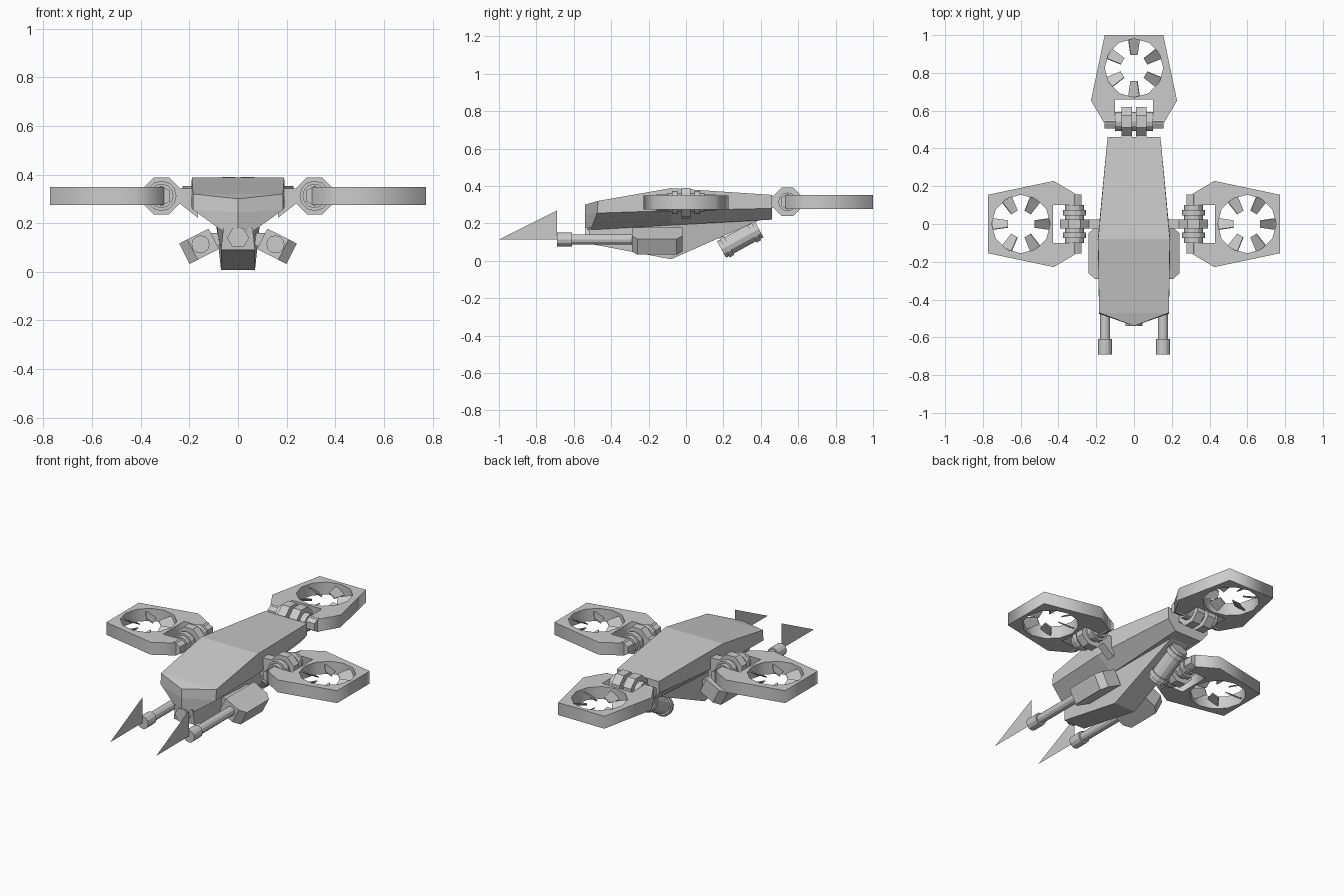
import bpy, bmesh
from math import pi, cos, sin, radians
from mathutils import Matrix, Vector

if "Cube" in bpy.data.objects:
    bpy.data.objects.remove(bpy.data.objects["Cube"])


def finish(name, bm, matrix=None):
    bmesh.ops.remove_doubles(bm, verts=bm.verts, dist=1e-5)
    bmesh.ops.recalc_face_normals(bm, faces=bm.faces)
    if matrix:
        bm.transform(matrix)
    me = bpy.data.meshes.new(name)
    bm.to_mesh(me)
    bm.free()
    ob = bpy.data.objects.new(name, me)
    bpy.context.collection.objects.link(ob)
    return ob


def cylinder(name, a, b, r, sides=12, matrix=None, spin=0):
    a, b = Vector(a), Vector(b)
    d = b - a
    bm = bmesh.new()
    m = Matrix.Translation((a + b) / 2) @ d.to_track_quat('Z', 'Y').to_matrix().to_4x4() @ Matrix.Rotation(spin, 4, 'Z')
    bmesh.ops.create_cone(bm, cap_ends=True, segments=sides, radius1=r, radius2=r, depth=d.length, matrix=m)
    return finish(name, bm, matrix)


def prism(name, pts, depth, matrix):
    """Extrude a 2D outline along local z, centred, then place it."""
    bm = bmesh.new()
    f = bm.faces.new([bm.verts.new((x, y, -depth / 2)) for x, y in pts])
    top = bmesh.ops.extrude_face_region(bm, geom=[f])['geom']
    bmesh.ops.translate(bm, vec=(0, 0, depth), verts=[v for v in top if isinstance(v, bmesh.types.BMVert)])
    return finish(name, bm, matrix)


def loft(name, sections):
    """Each section is the right half (x, y, z) from top to bottom; mirrored."""
    bm = bmesh.new()
    rings = []
    for s in sections:
        pts = list(s) + [(-x, y, z) for x, y, z in reversed(s)]
        rings.append([bm.verts.new(p) for p in pts])
    n = len(rings[0])
    for r, q in zip(rings, rings[1:]):
        for i in range(n):
            bm.faces.new((r[i], r[(i + 1) % n], q[(i + 1) % n], q[i]))
    bm.faces.new(rings[0])
    bm.faces.new(rings[-1])
    bmesh.ops.remove_doubles(bm, verts=bm.verts, dist=1e-5)
    bmesh.ops.dissolve_degenerate(bm, edges=bm.edges, dist=1e-5)
    return finish(name, bm)


# Hull with pointed nose, and the keel beneath it
loft("hull", [
    [(0, -.54, .30), (0, -.54, .245), (0, -.54, .165)],
    [(.185, -.47, .32), (.185, -.475, .255), (.06, -.51, .165)],
    [(.19, -.08, .388), (.192, -.08, .268), (.09, -.08, .19)],
    [(.14, .46, .352), (.14, .46, .28), (.09, .46, .22)]])
loft("keel", [
    [(.06, -.52, .18), (.07, -.51, .09)],
    [(.09, -.08, .20), (.07, -.08, .008)],
    [(.08, .42, .25), (.06, .41, .225)]])
cylinder("nose_sensor", (0, -.54, .14), (0, -.48, .14), .045, 6, spin=pi / 2)

# Canister slung under the tail
p, q = Vector((0, .19, .06)), Vector((0, .39, .17))
cylinder("canister", p, q, .05)
for t in (.08, .8):
    cylinder("canister_band", p.lerp(q, t), p.lerp(q, t + .12), .058)

# Guns on both sides
for s in (1, -1):
    side = Matrix.Scale(s, 4, (1, 0, 0))
    place = side @ Matrix.Translation((.16, 0, .105)) @ Matrix.Rotation(radians(27), 4, 'Y')
    box = prism("gun_housing", [(-.068, -.29), (.03, -.29), (.068, -.26),
                                (.068, -.05), (.03, -.02), (-.068, -.02)], .094, place)
    if s < 0:
        box.data.flip_normals()
    x = s * .154
    cylinder("gun_barrel", (x, -.65, .113), (x, -.25, .113), .027)
    cylinder("gun_muzzle", (x, -.69, .113), (x, -.61, .113), .037)
    prism("gun_pylon", [(-.04, -.11), (.04, -.11), (.04, .11), (-.04, .11)], .055,
          Matrix.Translation((s * .08, -.15, .133)))
    # flat muzzle fin
    bm = bmesh.new()
    bm.faces.new([bm.verts.new(c) for c in ((x, -1, .113), (x, -.69, .113), (x, -.69, .268))])
    finish("muzzle_fin", bm)


def rotor(name, m):
    """Rotor pod; hinge at the local origin, pod reaching along +x."""
    # frame with a round opening
    cu = bpy.data.curves.new(name + "_frame", 'CURVE')
    cu.dimensions, cu.fill_mode, cu.extrude = '2D', 'BOTH', .0375
    half = [(.115, .1), (-.01, .1), (-.01, .157), (.11, .228), (.457, .155)]
    hole = [(.283 + .155 * cos(i * pi / 6), .155 * sin(i * pi / 6)) for i in range(12)]
    for pts in (half + [(x, -y) for x, y in reversed(half)], hole):
        sp = cu.splines.new('POLY')
        sp.points.add(len(pts) - 1)
        for pt, (x, y) in zip(sp.points, pts):
            pt.co = (x, y, 0, 1)
        sp.use_cyclic_u = True
    ob = bpy.data.objects.new(name + "_frame", cu)
    ob.matrix_world = m
    bpy.context.collection.objects.link(ob)
    bpy.ops.object.select_all(action='DESELECT')
    ob.select_set(True)
    bpy.context.view_layer.objects.active = ob
    bpy.ops.object.convert(target='MESH')
    # pitched blades growing inwards from the rim
    for i in range(6):
        b = m @ Matrix.Translation((.283, 0, 0)) @ Matrix.Rotation(i * pi / 3, 4, 'Z') @ Matrix.Rotation(radians(35), 4, 'X')
        prism(name + "_blade", [(.07, -.022), (.152, -.036), (.152, .036), (.07, .022)], .006, b)
    # knuckles at the arm ends, and the hinge barrel between them
    for s in (1, -1):
        cylinder(name + "_knuckle", (0, s * .1, 0), (0, s * .157, 0), .042, 6, m)
    cylinder(name + "_barrel", (0, -.1, 0), (0, .1, 0), .05, 12, m)


def hinge_plate(name, m, v, width, tail):
    """Octagonal plate around the hinge with an arm running to the hull."""
    pts = [(.082 * cos(a), .082 * sin(a)) for a in [radians(-157.5 + 45 * i) for i in range(8)]]
    prism(name, pts + tail, width,
          m @ Matrix.Translation((0, v, 0)) @ Matrix.Rotation(pi / 2, 4, 'X'))


# Side and tail rotors with their mounts
for name, loc, ang in (("right_rotor", (.315, 0, .312), 0),
                       ("tail_rotor", (0, .543, .315), 90),
                       ("left_rotor", (-.315, 0, .312), 180)):
    m = Matrix.Translation(loc) @ Matrix.Rotation(radians(ang), 4, 'Z')
    rotor(name, m)
    if ang == 90:
        for s in (1, -1):
            hinge_plate("tail_mount", m, s * .038, .054, [(-.12, .035), (-.12, -.035)])
    else:
        hinge_plate("side_mount", m, 0, .05, [(-.15, .03), (-.15, -.09)])
        for s in (1, -1):
            cylinder("side_collar", (0, s * .045, 0), (0, s * .075, 0), .062, 12, m)
